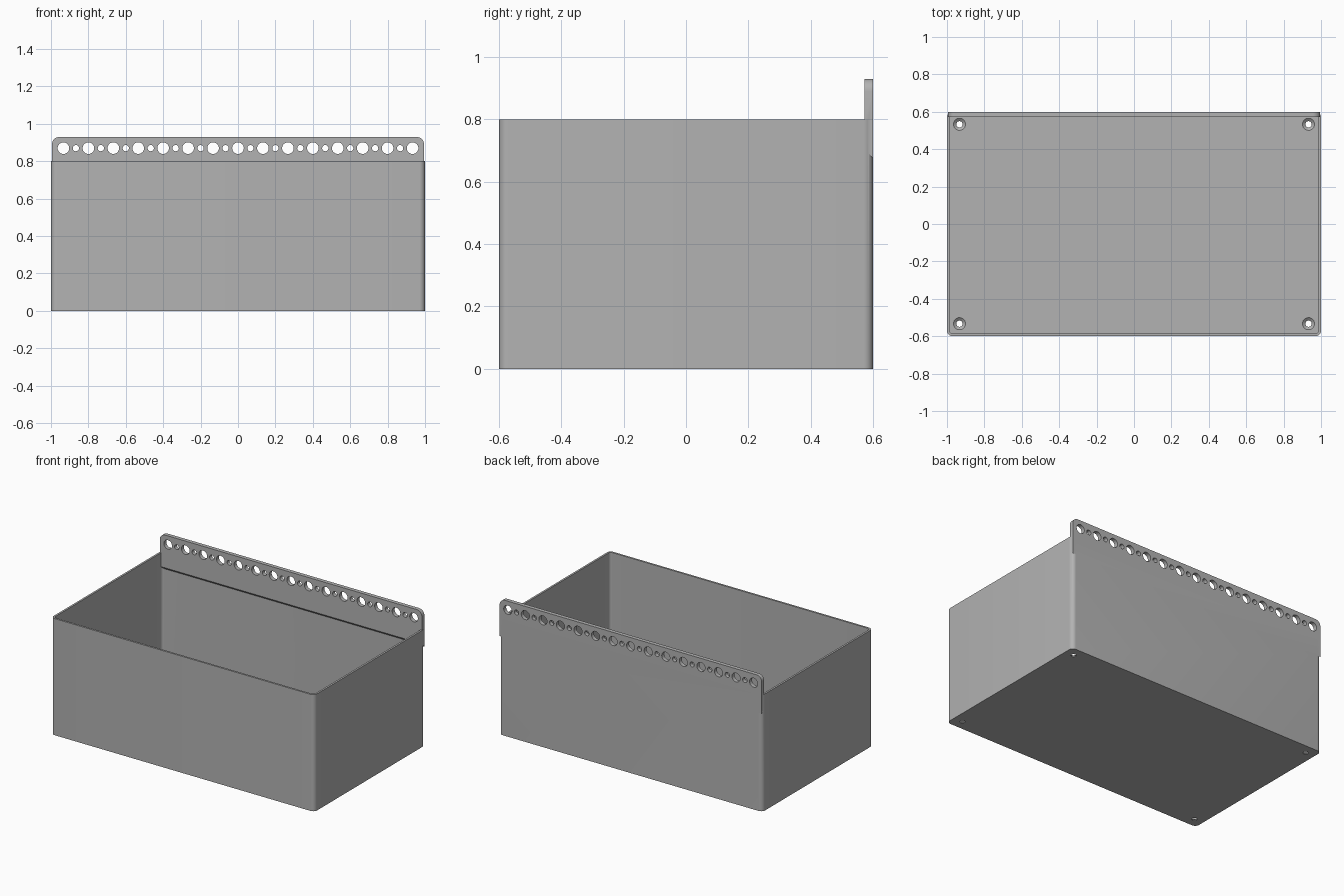
import bpy, bmesh
from math import cos, sin, pi, radians
from mathutils import Matrix, Vector

if "Cube" in bpy.data.objects:
    bpy.data.objects.remove(bpy.data.objects["Cube"])

grey = bpy.data.materials.new("plain grey")
grey.use_nodes = True
grey.diffuse_color = (0.45, 0.45, 0.45, 1)
grey.node_tree.nodes["Principled BSDF"].inputs["Base Color"].default_value = (0.45, 0.45, 0.45, 1)

WALL, HEIGHT, FLOOR = 0.0133, 0.8, 0.02


def rounded(x, lo, hi, r_low, r_high, steps=8):
    """Outline of a rectangle with rounded corners."""
    pts = []
    corners = ((1, 1, r_high), (-1, 1, r_high), (-1, -1, r_low), (1, -1, r_low))
    for q, (sx, sy, r) in enumerate(corners):
        cx, cy = sx * (x - r), (hi - r if sy > 0 else lo + r)
        n = steps if r else 0
        for i in range(n + 1):
            a = (q + i / max(n, 1)) * pi / 2
            pts.append((cx + r * cos(a), cy + r * sin(a)))
    return pts


def finish(name, bm):
    bmesh.ops.recalc_face_normals(bm, faces=bm.faces)
    me = bpy.data.meshes.new(name)
    bm.to_mesh(me)
    bm.free()
    me.materials.append(grey)
    ob = bpy.data.objects.new(name, me)
    bpy.context.collection.objects.link(ob)
    return ob


def prism(name, outline, place, depth):
    """Extrude an outline; place maps its 2D points to 3D."""
    bm = bmesh.new()
    face = bm.faces.new([bm.verts.new(place(u, v)) for u, v in outline])
    ext = bmesh.ops.extrude_face_region(bm, geom=[face])["geom"]
    moved = [g for g in ext if isinstance(g, bmesh.types.BMVert)]
    bmesh.ops.translate(bm, verts=moved, vec=Vector(depth))
    return finish(name, bm)


def boolean(ob, other, operation):
    mod = ob.modifiers.new(operation, 'BOOLEAN')
    mod.operation, mod.solver, mod.object = operation, 'EXACT', other
    bpy.context.view_layer.objects.active = ob
    bpy.ops.object.modifier_apply(modifier=mod.name)
    bpy.data.objects.remove(other)


def drill(bm, x, y, z, r1, r2, depth, turn=0):
    bmesh.ops.create_cone(bm, cap_ends=True, segments=32, radius1=r1, radius2=r2, depth=depth,
                          matrix=Matrix.Translation((x, y, z)) @ Matrix.Rotation(turn, 4, 'X'))


# Open bin with rounded vertical corners
box = prism("storage_bin", rounded(1, -0.6, 0.6, 0.03, 0.03),
            lambda u, v: (u, v, 0), (0, 0, HEIGHT))
hollow = prism("hollow", rounded(1 - WALL, WALL - 0.6, 0.6 - WALL, 0.018, 0.018),
               lambda u, v: (u, v, FLOOR), (0, 0, HEIGHT))
boolean(box, hollow, 'DIFFERENCE')

# Hanging rail along the back, with a sloped lower edge
rail = prism("hanging_rail", rounded(0.995, 0.675, 0.93, 0, 0.04),
             lambda u, v: (u, 0.6, v), (0, -0.027, 0))
for v in rail.data.vertices:
    if v.co.z < 0.7 and v.co.y < 0.59:
        v.co.z += 0.03
boolean(box, rail, 'UNION')

# Row of alternating large and small holes in the rail
bm = bmesh.new()
for i in range(-14, 15):
    r = 0.031 if i % 2 == 0 else 0.0167
    drill(bm, i / 15, 0.587, 0.87, r, r, 0.1, pi / 2)
boolean(box, finish("rail_drills", bm), 'DIFFERENCE')

# Countersunk screw holes in the floor corners
for r1, r2, z, depth in ((0.0167, 0.0167, 0, 0.1), (0.0167, 0.0337, FLOOR - 0.006, 0.014)):
    bm = bmesh.new()
    for sx in (-1, 1):
        for sy in (-1, 1):
            drill(bm, sx * 0.933, sy * 0.533, z, r1, r2, depth)
    boolean(box, finish("floor_drills", bm), 'DIFFERENCE')

# Smooth the rounded corners and hole walls
bpy.ops.object.select_all(action='DESELECT')
box.select_set(True)
bpy.context.view_layer.objects.active = box
bpy.ops.object.shade_smooth_by_angle(angle=radians(30))
